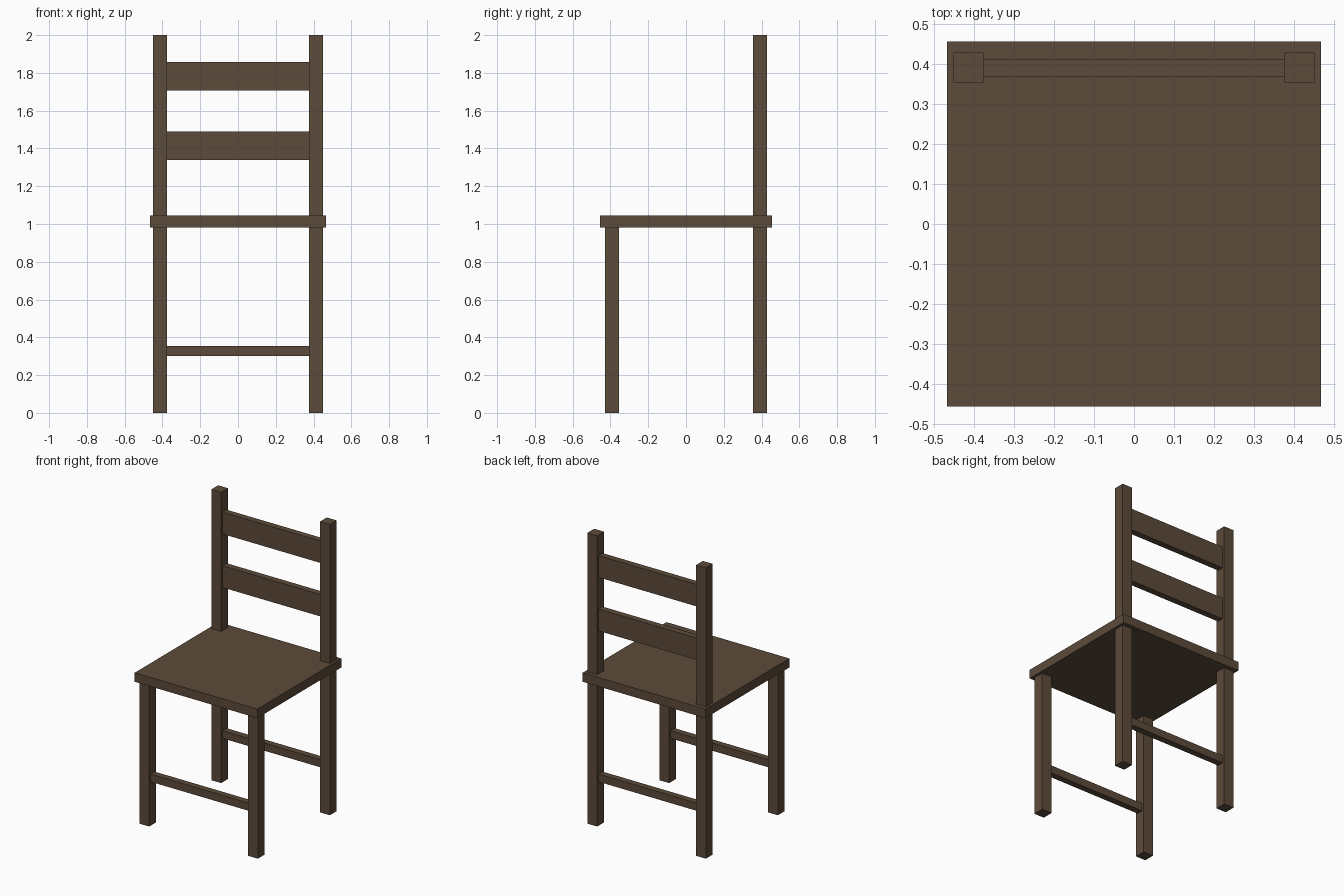
import bpy

if "Cube" in bpy.data.objects:
    bpy.data.objects.remove(bpy.data.objects["Cube"])

wood = bpy.data.materials.new("dark brown wood")
wood.diffuse_color = (0.107, 0.069, 0.042, 1.0)
wood.use_nodes = True
wood.node_tree.nodes["Principled BSDF"].inputs["Base Color"].default_value = wood.diffuse_color


def box(name, x, y, z):
    """Axis-aligned box from (min, max) ranges."""
    bpy.ops.mesh.primitive_cube_add(size=1)
    ob = bpy.context.object
    ob.name = ob.data.name = name
    for v in ob.data.vertices:
        v.co = [r[1] if c > 0 else r[0] for c, r in zip(v.co, (x, y, z))]
    ob.data.materials.append(wood)
    return ob


LEG_IN, LEG_OUT = 0.376, 0.451      # leg extent in x
LEG_Y = 0.391                       # leg centre distance in y
HALF = 0.0372                       # half leg depth
SEAT_Z = (0.982, 1.044)

# Seat board
box("seat", (-0.467, 0.467), (-0.456, 0.456), SEAT_Z)

# Legs: the back ones carry on up as the backrest posts
for side, sx in (("left", (-LEG_OUT, -LEG_IN)), ("right", (LEG_IN, LEG_OUT))):
    box("front_leg_" + side, sx, (-LEG_Y - HALF, -LEG_Y + HALF), (0, SEAT_Z[0]))
    box("back_post_" + side, sx, (LEG_Y - HALF, LEG_Y + HALF), (0, 2))

# Cross pieces between the legs and posts
rails = (
    ("front_stretcher", -LEG_Y, 0.302, 0.355),
    ("back_stretcher", LEG_Y, 0.302, 0.355),
    ("lower_back_slat", LEG_Y, 1.340, 1.490),
    ("upper_back_slat", LEG_Y, 1.708, 1.858),
)
for name, y, z0, z1 in rails:
    box(name, (-LEG_IN, LEG_IN), (y - 0.022, y + 0.022), (z0, z1))
